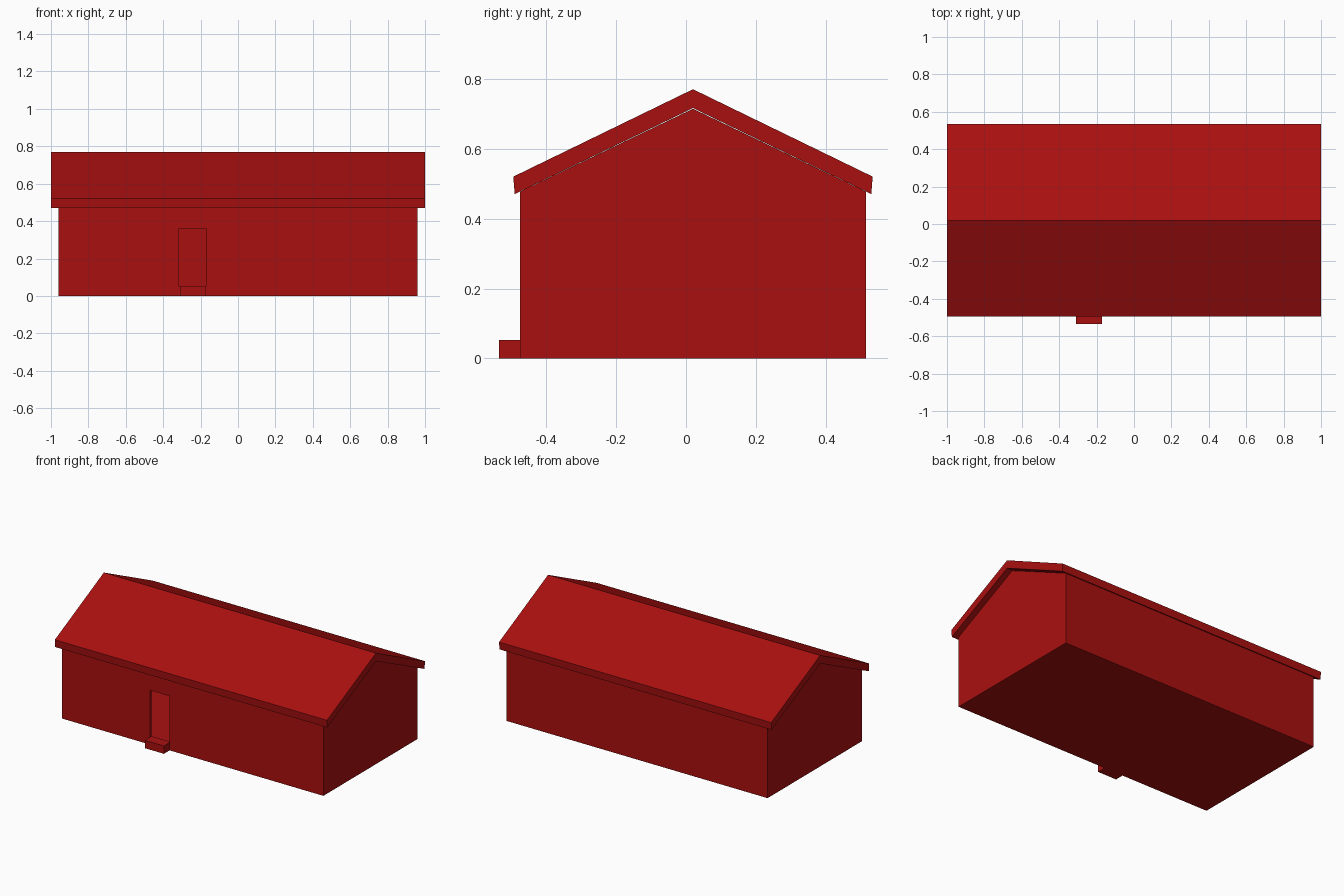
import bpy
import bmesh

cube = bpy.data.objects.get("Cube")
if cube:
    bpy.data.objects.remove(cube, do_unlink=True)

red = bpy.data.materials.new("barn_red")
red.use_nodes = True
colour = (0.40, 0.005, 0.005, 1)
red.diffuse_color = colour
red.node_tree.nodes["Principled BSDF"].inputs["Base Color"].default_value = colour

RIDGE_Y = 0.02


def extrude_profile(name, profile, x0, x1):
    """Extrude a (y, z) outline along x into a closed solid."""
    bm = bmesh.new()
    face = bm.faces.new([bm.verts.new((x0, y, z)) for y, z in profile])
    ext = bmesh.ops.extrude_face_region(bm, geom=[face])
    verts = [g for g in ext["geom"] if isinstance(g, bmesh.types.BMVert)]
    bmesh.ops.translate(bm, verts=verts, vec=(x1 - x0, 0, 0))
    bmesh.ops.recalc_face_normals(bm, faces=bm.faces)
    mesh = bpy.data.meshes.new(name)
    bm.to_mesh(mesh)
    bm.free()
    mesh.materials.append(red)
    obj = bpy.data.objects.new(name, mesh)
    bpy.context.collection.objects.link(obj)
    return obj


def box(name, x0, x1, y0, y1, z0, z1):
    return extrude_profile(name, [(y0, z0), (y1, z0), (y1, z1), (y0, z1)], x0, x1)


# Hollow gabled walls with floor
front, back, eave, peak = -0.475, 0.515, 0.477, 0.714
walls = extrude_profile(
    "walls",
    [(front, 0), (back, 0), (back, eave), (RIDGE_Y, peak), (front, eave)],
    -0.96, 0.96)
shell = walls.modifiers.new("wall_thickness", "SOLIDIFY")
shell.thickness = 0.015
shell.offset = -1
shell.use_even_offset = True

# Open doorway
cutter = box("doorway_cutter", -0.315, -0.17, front - 0.05, front + 0.1, 0.05, 0.36)
cutter.hide_render = True
cutter.hide_viewport = True
cutter.display_type = "WIRE"
cut = walls.modifiers.new("doorway", "BOOLEAN")
cut.operation = "DIFFERENCE"
cut.solver = "EXACT"
cut.object = cutter

# Overhanging roof slab
left_half = [(RIDGE_Y - 0.51, 0.47), (RIDGE_Y - 0.514, 0.52)]
right_half = [(2 * RIDGE_Y - y, z) for y, z in reversed(left_half)]
extrude_profile(
    "roof",
    left_half + [(RIDGE_Y, 0.77)] + right_half + [(RIDGE_Y, 0.716)],
    -1, 1)

# Doorstep
box("doorstep", -0.31, -0.17, -0.535, front, 0, 0.052)
